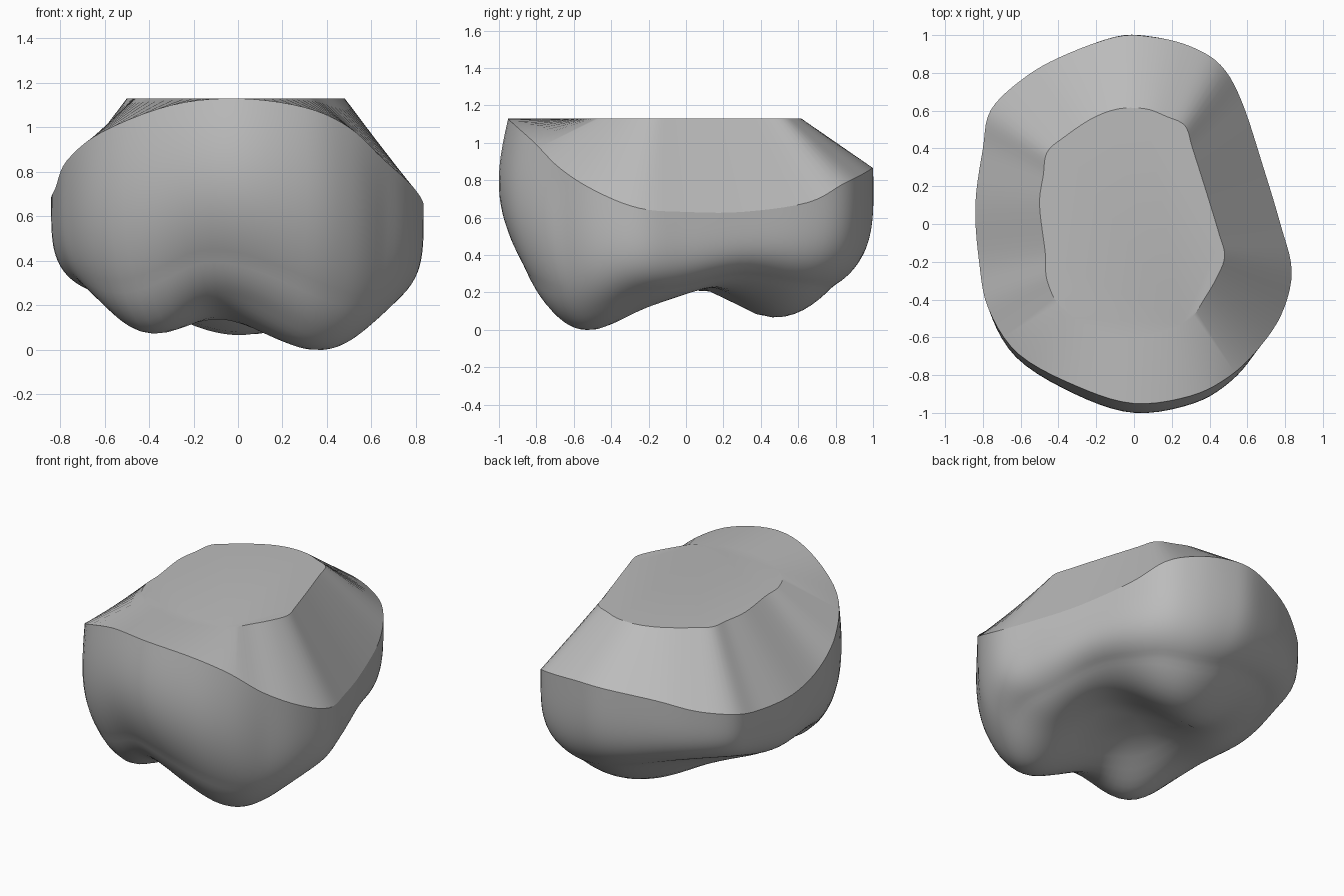
import bpy
import bmesh
import math

cube = bpy.data.objects.get("Cube")
if cube:
    bpy.data.objects.remove(cube, do_unlink=True)

TOP = 1.13

# Control stations: sharp rim (x, y, z) paired with the flat top's edge (x, y)
stations = [
    (.775, 0, .63, .45, -.05), (.835, -.25, .65, .48, -.17),
    (.78, -.48, .74, .44, -.28), (.65, -.67, .86, .37, -.4),
    (.5, -.81, 1, .3, -.5), (.3, -.91, 1.09, .18, -.56),
    (0, -.95, 1.13, 0, -.6), (-.3, -.86, 1.1, -.2, -.56),
    (-.61, -.69, .98, -.38, -.45), (-.77, -.45, .85, -.46, -.3),
    (-.82, -.2, .73, -.47, -.15), (-.84, .1, .68, -.5, .1),
    (-.8, .4, .68, -.48, .26), (-.76, .6, .72, -.46, .38),
    (-.6, .76, .76, -.37, .46), (-.4, .88, .82, -.22, .56),
    (-.1, .99, .86, -.08, .61), (.1, .99, .86, .06, .61),
    (.3, .94, .83, .17, .57), (.46, .84, .78, .27, .52),
    (.57, .65, .68, .31, .4), (.685, .3, .63, .38, .18),
]

# Lobes of the underside: x, y, depth, spread (the negative one is a groove)
lobes = [
    (.43, -.63, .46, .48), (-.45, -.6, .37, .4), (-.13, -.64, -.06, .15),
    (.15, .58, .29, .42), (-.2, .38, .14, .3),
    (.6, 0, .12, .3), (-.6, .08, .15, .35),
]


def smooth_loop(points, steps):
    """Closed smooth curve through points of any dimension."""
    result = []
    count = len(points)
    for i in range(count):
        a, b, c, d = (points[(i + j - 1) % count] for j in range(4))
        for s in range(steps):
            t = s / steps
            result.append([
                q + t / 2 * (r - p + t * (2 * p - 5 * q + 4 * r - w
                                          + t * (3 * (q - r) + w - p)))
                for p, q, r, w in zip(a, b, c, d)])
    return result


def underside(x, y):
    """Height of the lobed underside, before the wall curves into it."""
    height = .38
    for cx, cy, depth, spread in lobes:
        distance = (x - cx) ** 2 + (y - cy) ** 2
        height -= depth * math.exp(-distance / spread ** 2)
    return height


def bridge(bm, upper, lower):
    """Join two rings of vertices with quads."""
    for i in range(len(upper)):
        j = (i + 1) % len(upper)
        bm.faces.new((upper[i], upper[j], lower[j], lower[i]))


outline = smooth_loop(stations, 5)
bm = bmesh.new()

# Flat top and sloping collar down to the rim
flat = [bm.verts.new((p[3], p[4], TOP)) for p in outline]
rim = [bm.verts.new((p[0], p[1], min(p[2], TOP))) for p in outline]
bm.faces.new(flat)
bridge(bm, flat, rim)

# Full, steep wall rolling under into the lobes
RINGS = 36
LOBE_REACH = .8
previous = rim
for k in range(1, RINGS):
    angle = math.pi / 2 * (k / RINGS) ** 1.7
    inward = math.sqrt(math.cos(angle))
    drop = math.sqrt(math.sin(angle))
    swell = math.sin(min(1, drop * 1.4) * math.pi)
    reach = min(inward, LOBE_REACH)
    ring = []
    for p in outline:
        scale = inward * (1 + max(0, p[2] - .85) * .2 * swell)
        floor = underside(p[0] * reach, p[1] * reach)
        z = p[2] - (p[2] - floor) * drop
        ring.append(bm.verts.new((p[0] * scale, p[1] * scale, max(z, 0))))
    bridge(bm, previous, ring)
    previous = ring

# Close the central hollow
centre = bm.verts.new((0, 0, underside(0, 0)))
for i in range(len(previous)):
    bm.faces.new((previous[i], previous[(i + 1) % len(previous)], centre))
bmesh.ops.recalc_face_normals(bm, faces=bm.faces)

mesh = bpy.data.meshes.new("lobed_body")
bm.to_mesh(mesh)
bm.free()
body = bpy.data.objects.new("lobed_body", mesh)
bpy.context.collection.objects.link(body)

# Plain grey material
grey = bpy.data.materials.new("plain_grey")
grey.use_nodes = True
colour = (.5, .5, .5, 1)
grey.diffuse_color = colour
grey.node_tree.nodes["Principled BSDF"].inputs["Base Color"].default_value = colour
mesh.materials.append(grey)

bpy.ops.object.select_all(action='DESELECT')
body.select_set(True)
bpy.context.view_layer.objects.active = body
bpy.ops.object.shade_smooth_by_angle(angle=math.radians(30))
